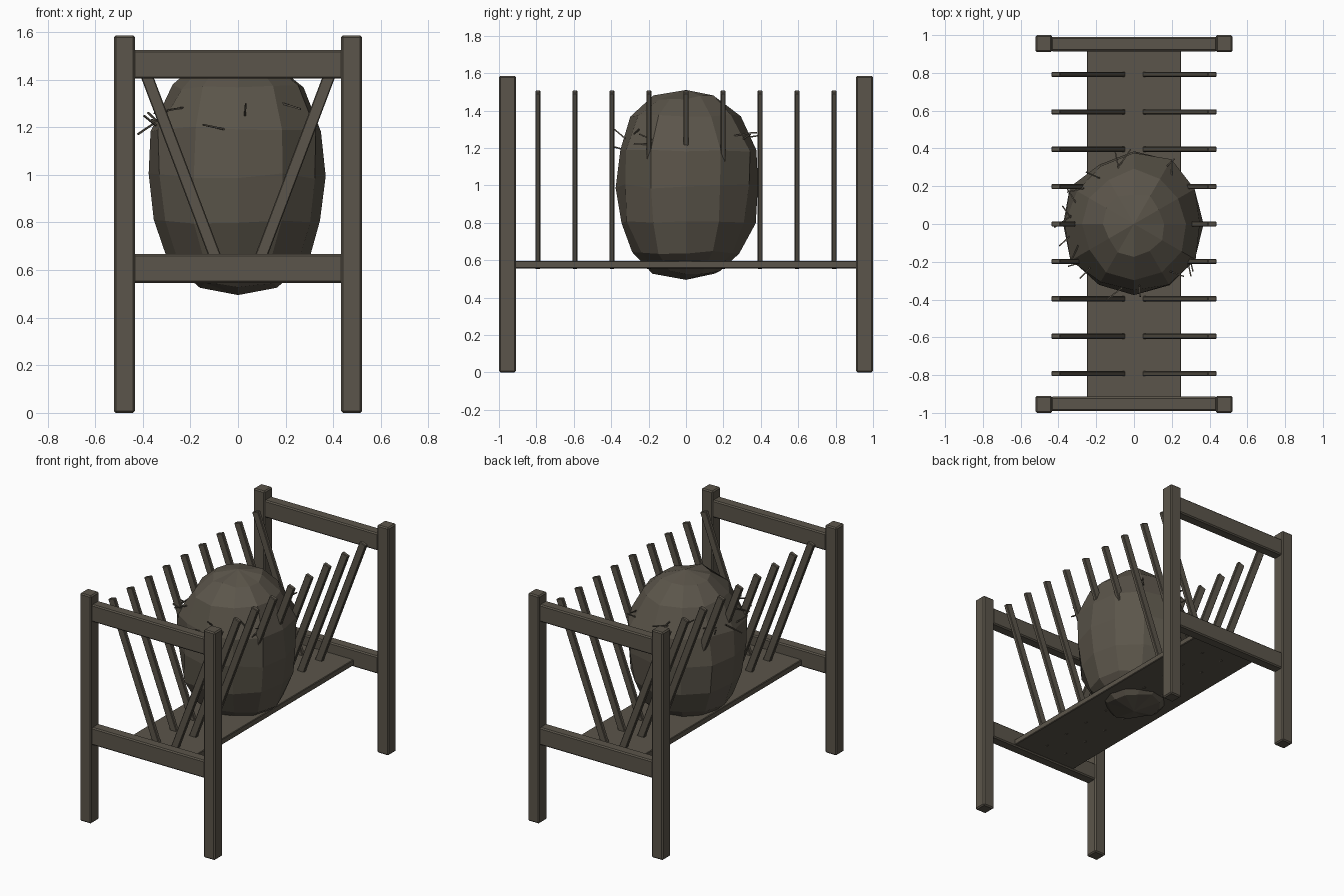
import bpy, bmesh, math, random
from mathutils import Vector, Matrix

if "Cube" in bpy.data.objects:
    bpy.data.objects.remove(bpy.data.objects["Cube"])

random.seed(4)

wood = bpy.data.materials.new("weathered grey brown")
wood.diffuse_color = (0.105, 0.091, 0.069, 1)
wood.use_nodes = True
wood.node_tree.nodes["Principled BSDF"].inputs["Base Color"].default_value = wood.diffuse_color


def finish(name, bm):
    bmesh.ops.recalc_face_normals(bm, faces=bm.faces)
    me = bpy.data.meshes.new(name)
    bm.to_mesh(me)
    bm.free()
    me.materials.append(wood)
    ob = bpy.data.objects.new(name, me)
    bpy.context.collection.objects.link(ob)
    return ob


def beam(name, centre, size, tilt=0.0, bevel=0.008):
    """Bevelled box, optionally tilted around y."""
    bm = bmesh.new()
    bmesh.ops.create_cube(bm, size=1, matrix=Matrix.Diagonal((*size, 1)))
    bmesh.ops.bevel(bm, geom=bm.edges[:], offset=bevel, segments=1, affect='EDGES')
    bm.transform(Matrix.Translation(centre) @ Matrix.Rotation(tilt, 4, 'Y'))
    return finish(name, bm)


# End frames: two posts and two rails each
for sy, end in ((-1, "front"), (1, "back")):
    for sx, side in ((-1, "left"), (1, "right")):
        beam(f"{end}_{side}_post", (sx * 0.477, sy * 0.955, 0.793), (0.088, 0.09, 1.586))
    beam(f"{end}_top_rail", (0, sy * 0.952, 1.464), (0.88, 0.075, 0.12))
    beam(f"{end}_bottom_rail", (0, sy * 0.952, 0.607), (0.88, 0.075, 0.122))

# Floor board
beam("floor_board", (0, 0, 0.576), (0.50, 1.86, 0.04), bevel=0.004)

# Slanted slats forming the V-shaped rack
for sx, side in ((-1, "left"), (1, "right")):
    for i in range(9):
        beam(f"{side}_slat_{i + 1}", (sx * 0.2375, (i - 4) * 0.198, 1.03),
             (0.05, 0.027, 1.005), tilt=sx * math.radians(20.7), bevel=0.004)

# Hay bundle: lumpy low-poly ball, rings of (radius, height)
rings = [(0.17, 0.535), (0.285, 0.645), (0.358, 0.805), (0.378, 0.995),
         (0.362, 1.19), (0.283, 1.37), (0.16, 1.47)]
SEG = 12
bm = bmesh.new()
loops = []
for r, z in rings:
    loop = []
    for k in range(SEG):
        a = math.tau * k / SEG
        rr = r + random.uniform(-0.015, 0.015)
        if z == 1.19 and k in (2, 7):       # stray bulges
            rr += 0.04
        loop.append(bm.verts.new((rr * math.cos(a), rr * math.sin(a),
                                  z + random.uniform(-0.012, 0.012))))
    loops.append(loop)
bottom, top = bm.verts.new((0, 0, 0.495)), bm.verts.new((0, 0, 1.51))
for k in range(SEG):
    n = (k + 1) % SEG
    for lo, hi in zip(loops, loops[1:]):
        bm.faces.new((lo[k], lo[n], hi[n], hi[k]))
    bm.faces.new((bottom, loops[0][n], loops[0][k]))
    bm.faces.new((top, loops[-1][k], loops[-1][n]))
finish("hay_bundle", bm)

# Loose straws poking out around the upper part: (angle in degrees, height)
straws = [(150, 1.25), (155, 1.22), (130, 1.30), (170, 1.24), (178, 1.20),
          (193, 1.22), (207, 1.25), (215, 1.23), (105, 1.28), (98, 1.26),
          (55, 1.27), (60, 1.25), (-33, 1.25), (-38, 1.22), (-50, 1.29),
          (-85, 1.27), (-105, 1.20), (225, 1.28)]
bm = bmesh.new()
for deg, z in straws:
    a = math.radians(deg)
    r = 0.385 - 0.4 * max(0, z - 1.18)
    out = Vector((math.cos(a), math.sin(a), 0))
    side = Vector((-out.y, out.x, 0))
    d = out + side * random.uniform(-1, 1) + Vector((0, 0, random.uniform(-0.9, 0.9)))
    rot = d.to_track_quat('Z', 'Y').to_matrix().to_4x4()
    pos = out * r + Vector((0, 0, z))
    bmesh.ops.create_cube(bm, size=1, matrix=Matrix.Translation(pos) @ rot
                          @ Matrix.Diagonal((0.007, 0.007, random.uniform(0.09, 0.13), 1)))
finish("loose_straws", bm)
